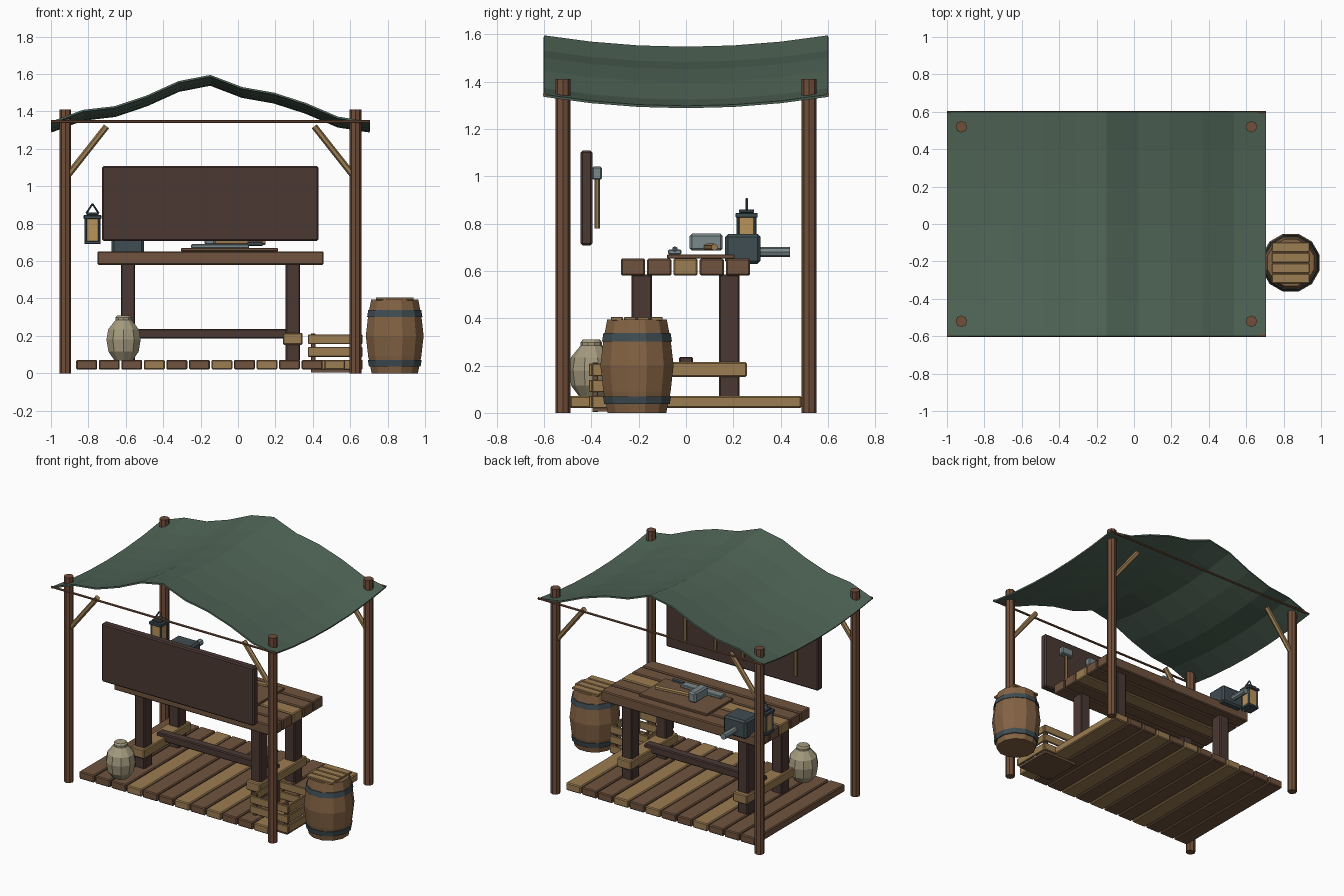
import bpy, bmesh, math
from mathutils import Vector

if "Cube" in bpy.data.objects:
    bpy.data.objects.remove(bpy.data.objects["Cube"])

def mat(name, r, g, b):
    m = bpy.data.materials.new(name)
    lin = [((c / 255 + 0.055) / 1.055) ** 2.4 for c in (r, g, b)]
    m.diffuse_color = (*lin, 1)
    m.use_nodes = True
    m.node_tree.nodes["Principled BSDF"].inputs["Base Color"].default_value = m.diffuse_color
    return m

GREEN = mat("canvas green", 80, 101, 87)
BROWN = mat("plank brown", 112, 83, 62)
POST = mat("post brown", 112, 78, 58)
TAN = mat("pale wood", 156, 125, 82)
DARK = mat("dark wood", 75, 57, 52)
STEEL = mat("steel", 122, 136, 138)
IRON = mat("dark iron", 64, 77, 82)
CLAY = mat("clay", 164, 154, 126)
GLASS = mat("lamp glass", 186, 148, 92)
BARREL = mat("barrel wood", 132, 99, 68)

def finish(name, bm, m):
    bmesh.ops.recalc_face_normals(bm, faces=bm.faces)
    me = bpy.data.meshes.new(name)
    bm.to_mesh(me)
    bm.free()
    me.materials.append(m)
    ob = bpy.data.objects.new(name, me)
    bpy.context.collection.objects.link(ob)
    return ob

def box(name, x, y, z, m, bevel=0.006):
    """Box given by (min, max) ranges on each axis."""
    bm = bmesh.new()
    bmesh.ops.create_cube(bm, size=1)
    for v in bm.verts:
        v.co = Vector([(a + b) / 2 + c * (b - a) for (a, b), c in zip((x, y, z), v.co)])
    if bevel:
        bmesh.ops.bevel(bm, geom=bm.edges[:], offset=bevel, segments=1, affect='EDGES')
    return finish(name, bm, m)

def rod(name, a, b, r, m, sides=8):
    """Cylinder from point a to point b."""
    a, b = Vector(a), Vector(b)
    bm = bmesh.new()
    bmesh.ops.create_cone(bm, cap_ends=True, segments=sides, radius1=r, radius2=r, depth=(b - a).length)
    q = (b - a).to_track_quat('Z', 'Y')
    for v in bm.verts:
        v.co = q @ v.co + (a + b) / 2
    return finish(name, bm, m)

def lathe(name, cx, cy, profile, m, sides):
    """Capped turned body from (radius, z) points."""
    bm = bmesh.new()
    rings = []
    for r, z in profile:
        rings.append([bm.verts.new((cx + r * math.cos(t), cy + r * math.sin(t), z))
                      for t in (2 * math.pi * (i + 0.5) / sides for i in range(sides))])
    for lo, hi in zip(rings, rings[1:]):
        for i in range(sides):
            j = (i + 1) % sides
            bm.faces.new((lo[i], lo[j], hi[j], hi[i]))
    bm.faces.new(rings[0])
    bm.faces.new(rings[-1])
    return finish(name, bm, m)

# Canopy: ridge profile along x, sagging along y
ridge = [1.345, 1.408, 1.428, 1.485, 1.562, 1.595, 1.53, 1.50, 1.445, 1.372, 1.345]
bm = bmesh.new()
grid = [[bm.verts.new((-1 + 0.1705 * i, y, z - 0.048 * (1 - (y / 0.6) ** 2)))
         for y in (-0.6 + 0.2 * j for j in range(7))] for i, z in enumerate(ridge)]
for a, b in zip(grid, grid[1:]):
    for j in range(6):
        bm.faces.new((a[j], b[j], b[j + 1], a[j + 1]))
canopy = finish("canopy", bm, GREEN)
sol = canopy.modifiers.new("thickness", 'SOLIDIFY')
sol.thickness = 0.01
sol.offset = -1

# Posts, braces and edge ropes
for y, side in ((-0.52, "front"), (0.52, "back")):
    for x, d, lr in ((-0.923, 1, "left"), (0.628, -1, "right")):
        rod(f"{side}_{lr}_post", (x, y, 0), (x, y, 1.41), 0.031, POST)
        rod(f"{side}_{lr}_brace", (x + d * 0.015, y, 1.06), (x + d * 0.22, y, 1.32), 0.017, TAN, 6)
    ye = math.copysign(0.598, y)
    rod(f"{side}_rope", (-1, ye, 1.345), (0.705, ye, 1.345), 0.008, POST, 6)

# Floor planks
for i in range(12):
    x = -0.865 + 0.1205 * i
    box(f"floor_plank_{i}", (x, x + 0.112), (-0.49, 0.488), (0.02, 0.072),
        TAN if i in (3, 6, 8, 11) else BROWN)

# Table
for i in range(5):
    y = -0.275 + 0.111 * i
    box(f"table_plank_{i}", (-0.752, 0.457), (y, y + 0.102), (0.58, 0.652), TAN if i == 2 else BROWN)
for x in (-0.588, 0.293):
    for y in (-0.187, 0.183):
        box("table_leg", (x - 0.038, x + 0.038), (y - 0.043, y + 0.043), (0.065, 0.585), DARK)
    box("table_cross_beam", (x - 0.053, x + 0.053), (-0.257, 0.257), (0.152, 0.215), TAN)
box("table_stretcher", (-0.6, 0.3), (-0.03, 0.03), (0.185, 0.237), DARK)

# Sign board at the front with tools hung on its back
box("front_board", (-0.727, 0.43), (-0.445, -0.395), (0.708, 1.108), DARK, 0.008)
for x in (0.27, 0.04, -0.17, -0.57):
    rod("hung_tool_handle", (x, -0.375, 0.78), (x, -0.375, 1.0), 0.011, TAN, 6)
    box("hung_tool_head", (x - 0.045, x + 0.045), (-0.396, -0.355), (0.985, 1.04), STEEL)

# Work board, blade and hammer on the table
box("work_board", (-0.305, 0.213), (-0.08, 0.205), (0.652, 0.669), BROWN, 0.003)
box("blade", (-0.25, 0.06), (-0.075, -0.02), (0.669, 0.69), STEEL, 0.004)
rod("blade_grip", (0.05, -0.047, 0.692), (0.13, -0.047, 0.692), 0.012, IRON, 6)
box("hammer_head", (-0.18, -0.12), (0.015, 0.155), (0.685, 0.757), STEEL, 0.01)
rod("hammer_handle", (-0.15, 0.085, 0.70), (0.145, 0.12, 0.70), 0.015, TAN, 6)

# Vice at the back left corner of the table
box("vice_body", (-0.675, -0.503), (0.165, 0.315), (0.63, 0.755), IRON, 0.012)
rod("vice_screw", (-0.59, 0.3, 0.68), (-0.59, 0.44, 0.68), 0.021, STEEL)

# Lantern
LX, LY = -0.778, 0.256
def square(name, h, z0, z1, m, bevel=0.003):
    box(name, (LX - h, LX + h), (LY - h, LY + h), (z0, z1), m, bevel)
square("lantern_base", 0.044, 0.69, 0.708, IRON)
square("lantern_glass", 0.032, 0.708, 0.825, GLASS, 0)
square("lantern_cap", 0.047, 0.825, 0.845, IRON)
square("lantern_crown", 0.032, 0.845, 0.86, IRON)
for sx in (-1, 1):
    for sy in (-1, 1):
        px, py = LX + sx * 0.036, LY + sy * 0.036
        rod("lantern_bar", (px, py, 0.70), (px, py, 0.83), 0.006, IRON, 4)
    rod("lantern_handle", (LX + sx * 0.033, LY, 0.855), (LX, LY, 0.906), 0.005, IRON, 4)

# Jug
lathe("jug", -0.612, -0.4, [(0.05, 0.068), (0.085, 0.115), (0.096, 0.18), (0.086, 0.235),
                            (0.045, 0.285), (0.045, 0.298), (0.036, 0.31)], CLAY, 10)

# Barrel with iron bands and slatted lid
BX, BY = 0.838, -0.207
lathe("barrel", BX, BY, [(0.128, 0), (0.147, 0.09), (0.16, 0.2), (0.147, 0.31), (0.13, 0.395)], BARREL, 12)
lathe("barrel_lower_band", BX, BY, [(0.143, 0.037), (0.149, 0.07)], IRON, 12)
lathe("barrel_upper_band", BX, BY, [(0.153, 0.302), (0.147, 0.337)], IRON, 12)
for i in range(4):
    y = BY - 0.11 + 0.056 * i
    box("barrel_lid_slat", (BX - 0.1, BX + 0.1), (y, y + 0.05), (0.39, 0.406), TAN, 0.003)

# Slatted crate
X0, X1, Y0, Y1, T = 0.375, 0.665, -0.41, -0.12, 0.014
box("crate_bottom", (X0 + T, X1 - T), (Y0 + T, Y1 - T), (0.005, 0.02), BROWN, 0)
for x in (X0 + T, X1 - T - 0.025):
    for y in (Y0 + T, Y1 - T - 0.025):
        box("crate_corner", (x, x + 0.025), (y, y + 0.025), (0.003, 0.213), BROWN, 0.003)
for z in (0.02, 0.088, 0.156):
    for y in (Y0, Y1 - T):
        box("crate_long_slat", (X0, X1), (y, y + T), (z, z + 0.052), TAN, 0.003)
    for x in (X0, X1 - T):
        box("crate_side_slat", (x, x + T), (Y0 + T, Y1 - T), (z, z + 0.052), TAN, 0.003)
